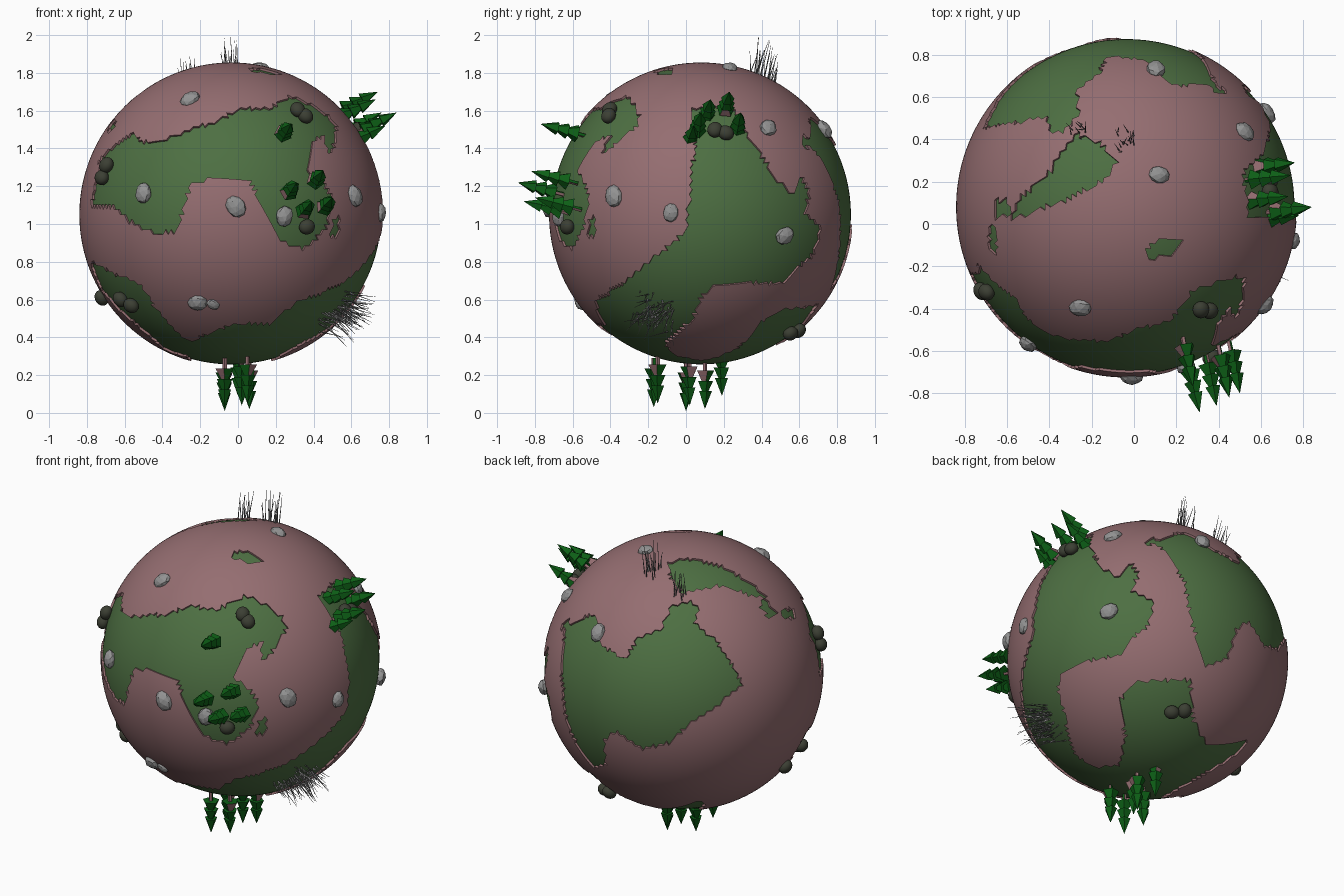
import bpy, bmesh, random
from math import sin, cos, radians, sqrt
from mathutils import Vector, Matrix

random.seed(4)
if "Cube" in bpy.data.objects:
    bpy.data.objects.remove(bpy.data.objects["Cube"])

CENTER = Vector((-0.035, 0.08, 1.05))
RADIUS = 0.805


def material(name, color):
    m = bpy.data.materials.new(name)
    m.use_nodes = True
    m.diffuse_color = (*color, 1)
    m.node_tree.nodes["Principled BSDF"].inputs["Base Color"].default_value = (*color, 1)
    return m


SOIL = material("dusty pink soil", (0.30, 0.155, 0.165))
MEADOW = material("meadow green", (0.075, 0.16, 0.055))
LEAF = material("pine green", (0.004, 0.115, 0.008))
STONE = material("grey stone", (0.29, 0.29, 0.29))
SHRUB = material("dark olive", (0.045, 0.05, 0.034))
STRAW = material("grey straw", (0.22, 0.22, 0.22))


def mesh_from(bm, name, *mats):
    mesh = bpy.data.meshes.new(name)
    bm.to_mesh(mesh)
    bm.free()
    for m in mats:
        mesh.materials.append(m)
    return mesh


def place(name, mesh, matrix=None, smooth=False):
    ob = bpy.data.objects.new(name, mesh)
    bpy.context.collection.objects.link(ob)
    ob.matrix_world = matrix or Matrix.Translation(CENTER)
    if smooth:
        for p in mesh.polygons:
            p.use_smooth = True
    return ob


# Flat charts of the globe: each has a right, up and outward axis
def chart(azimuth, elevation):
    a, e = radians(azimuth), radians(elevation)
    level = Vector((sin(a), -cos(a), 0))
    z = Vector((0, 0, 1))
    return (Vector((cos(a), sin(a), 0)), z * cos(e) - level * sin(e), level * cos(e) + z * sin(e))


CHARTS = {"front": chart(0, 0), "side": chart(90, 0), "top": chart(0, 90),
          "back": chart(215, 25), "under": chart(140, -30)}
MEADOWS = {name: [] for name in CHARTS}


def meadow(name, *outline):
    MEADOWS[name].append(outline)


def direction(name, u, v):
    right, up, out = CHARTS[name]
    u, v = u / 100, v / 100
    return (right * u + up * v + out * sqrt(max(0, 1 - u * u - v * v))).normalized()


def inside(u, v, outline):
    hit = False
    for (x1, y1), (x2, y2) in zip(outline, outline[1:] + outline[:1]):
        if (y1 > v) != (y2 > v) and u < (x2 - x1) * (v - y1) / (y2 - y1) + x1:
            hit = not hit
    return hit


def is_meadow(p):
    name = max(CHARTS, key=lambda n: CHARTS[n][2].dot(p))
    right, up, out = CHARTS[name]
    u, v = right.dot(p) * 100, up.dot(p) * 100
    return any(inside(u, v, o) for o in MEADOWS[name])


# Meadow outlines, in hundredths of the globe radius
meadow("front", (-93, 5), (-89, 23), (-84, 43), (-79, 57), (-68, 61), (-60, 48), (-44, 49),
       (-27, 57), (-11, 61), (6, 70), (20, 70), (35, 78), (52, 78), (63, 69), (71, 57),
       (53, 48), (50, 30), (62, 20), (68, 7), (62, -10), (48, -23), (32, -18), (24, 0),
       (12, 22), (-11, 24), (-27, 20), (-32, 3), (-35, -11), (-50, -13), (-67, -5), (-77, 5))
meadow("front", (68, -2), (75, -1), (72, -14), (65, -15))
meadow("front", (-92, -31), (-77, -39), (-60, -46), (-50, -62), (-37, -77), (-27, -84),
       (-17, -79), (2, -72), (25, -72), (45, -56), (75, -49), (92, -28), (105, -30),
       (90, -70), (40, -95), (0, -105), (-30, -100), (-50, -84), (-75, -62), (-95, -40))
meadow("side", (-7, 69), (7, 76), (22, 68), (29, 55), (42, 36), (49, 23), (62, 13), (65, 0),
       (75, -16), (70, -31), (44, -44), (9, -46), (-1, -56), (-7, -74), (-22, -89),
       (-25, -105), (-80, -85), (-73, -56), (-53, -46), (-24, -23), (-9, -10), (-7, 23), (-4, 46))
meadow("side", (65, 56), (68, 61), (82, 49), (110, 50), (110, -30), (93, -33), (89, -16),
       (93, 0), (91, 16), (85, 33), (68, 43))
meadow("side", (-40, 76), (-42, 59), (-53, 49), (-66, 39), (-78, 33), (-100, 33), (-90, 60), (-60, 78))
meadow("top", (-83, 46), (-90, 60), (-60, 95), (0, 110), (40, 93), (58, 69), (37, 75), (23, 87),
       (8, 90), (-16, 90), (-20, 75), (-23, 60), (-39, 46), (-54, 50))
meadow("top", (-30, 43), (-16, 38), (-5, 27), (-13, 16), (-36, 4), (-69, -8), (-64, 4), (-45, 21), (-38, 33))
meadow("top", (-81, 9), (-74, 12), (-67, -4), (-77, -7))
meadow("top", (-81, -8), (-76, -12), (-77, -28), (-81, -25))
meadow("top", (11, -25), (20, -19), (36, -19), (26, -28), (13, -31))
meadow("top", (67, 16), (77, 31), (90, 40), (105, 0), (80, -4), (74, 7))
meadow("top", (-89, -32), (-74, -48), (-63, -60), (-45, -72), (2, -75), (26, -66), (40, -48),
       (67, -40), (73, -43), (64, -66), (60, -100), (-60, -100), (-95, -50))
meadow("back", (-87, 33), (-77, 40), (-62, 40), (-59, 18), (-41, 8), (-33, 22), (-16, 29), (-8, 47),
       (6, 49), (12, 45), (9, 33), (23, 22), (33, 8), (43, -10), (26, -24), (5, -38), (-9, -52),
       (-30, -56), (-45, -45), (-52, -45), (-55, -67), (-66, -60), (-80, -35), (-91, 0))
meadow("back", (-11, 75), (5, 80), (23, 79), (44, 72), (51, 61), (61, 52), (48, 53), (30, 54), (5, 56))
meadow("back", (57, 46), (63, 50), (67, 40), (61, 36))
meadow("back", (70, 46), (75, 44), (72, 35))
meadow("back", (92, 36), (100, 40), (100, 10), (97, 12))
meadow("under", (-2, 89), (12, 92), (33, 86), (58, 72), (83, 50), (105, 30), (97, 11), (87, 15),
       (76, 33), (64, 22), (57, 1), (40, -4), (35, 15), (30, 36), (26, 57), (12, 79))
meadow("under", (-62, 75), (-38, 77), (-13, 72), (-6, 61), (-13, 50), (4, 43), (1, 26), (-13, 15),
       (-20, 4), (-48, -1), (-61, -6), (-64, -28), (-52, -67), (-38, -76), (-21, -74), (-16, -56),
       (-20, -28), (-9, -15), (30, -13), (33, -42), (42, -60), (72, -57), (62, -68), (37, -83),
       (16, -95), (0, -105), (-60, -90), (-100, -40), (-100, 10), (-90, 50))

# Green globe core
bm = bmesh.new()
bmesh.ops.create_icosphere(bm, subdivisions=6, radius=RADIUS - 0.012)
place("meadow_globe", mesh_from(bm, "meadow_globe", MEADOW), smooth=True)

# Raised soil crust with the meadows cut out and walls turned inward
bm = bmesh.new()
bmesh.ops.create_icosphere(bm, subdivisions=6, radius=RADIUS)
cut = [f for f in bm.faces if is_meadow(f.calc_center_median().normalized())]
bmesh.ops.delete(bm, geom=cut, context='FACES')
rim = bmesh.ops.extrude_edge_only(bm, edges=[e for e in bm.edges if e.is_boundary])
for v in rim["geom"]:
    if isinstance(v, bmesh.types.BMVert):
        v.co *= 0.975
crust = place("soil_crust", mesh_from(bm, "soil_crust", SOIL))
bpy.context.view_layer.objects.active = crust
crust.select_set(True)
bpy.ops.object.shade_smooth_by_angle(angle=radians(35))
crust.select_set(False)


def standing(point, axis, scale=(1, 1, 1)):
    turn = Vector(axis).to_track_quat('Z', 'Y').to_matrix().to_4x4()
    spin = Matrix.Rotation(random.uniform(0, 6), 4, 'Z')
    return Matrix.Translation(point) @ turn @ spin @ Matrix.Diagonal((*scale, 1))


# Pine tree: three stacked five-sided cones on a trunk, tip at the origin
bm = bmesh.new()
for tip, r in ((0, 0.037), (-0.055, 0.044), (-0.11, 0.05)):
    bmesh.ops.create_cone(bm, cap_ends=True, segments=5, radius1=r, radius2=0, depth=0.095,
                          matrix=Matrix.Translation((0, 0, tip - 0.0475)))
leaves = len(bm.faces)
bmesh.ops.create_cone(bm, cap_ends=True, segments=5, radius1=0.012, radius2=0.012, depth=0.08,
                      matrix=Matrix.Translation((0, 0, -0.22)))
for i, f in enumerate(bm.faces):
    f.material_index = int(i >= leaves)
pine = mesh_from(bm, "pine", LEAF, SOIL)

GROVES = {
    "front_pine": ((0.2, -0.95, 0.25), [(0.31, -0.89, 1.22), (0.45, -0.82, 1.28), (0.39, -0.86, 1.12),
                                        (0.5, -0.8, 1.14), (0.28, -0.77, 1.53)]),
    "side_pine": ((0.88, 0.1, 0.45), [(0.74, 0.23, 1.7), (0.76, 0.29, 1.59), (0.73, 0.13, 1.66),
                                      (0.84, 0.08, 1.59), (0.78, 0.04, 1.52)]),
    "bottom_pine": ((0, 0, -1), [(-0.07, -0.17, 0.03), (0.05, -0.15, 0.05), (-0.07, 0, 0.01),
                                 (0.02, 0.02, 0.04), (0.06, 0.1, 0.02), (0, 0.19, 0.09)])}
for name, (axis, tips) in GROVES.items():
    for tip in tips:
        place(name, pine, standing(tip, axis))

# Faceted rocks, sunk into the ground
bm = bmesh.new()
bmesh.ops.create_icosphere(bm, subdivisions=2, radius=0.055)
for v in bm.verts:
    v.co *= random.uniform(0.92, 1.06)
rock = mesh_from(bm, "rock", STONE)
ROCKS = [("front", -27, 76, 1), ("front", -58, 14, 1), ("front", 3, 5, 1.1), ("front", 35, -1, 1),
         ("front", 81, 12, 1.1), ("front", -22, -58, 1), ("front", -12, -59, 0.65), ("side", 44, 57, 1),
         ("side", 55, -14, 1), ("side", -20, 1, 0.9), ("top", 17, 81, 1), ("top", 19, 19, 0.9)]
for name, u, v, s in ROCKS:
    d = direction(name, u, v)
    place("rock", rock, standing(CENTER + d * RADIUS, d, (s, s * 0.85, s * 0.6)))

# Round shrubs
bm = bmesh.new()
bmesh.ops.create_icosphere(bm, subdivisions=3, radius=0.04)
shrub = mesh_from(bm, "shrub", SHRUB)
SHRUBS = [("front", 43, 68), ("front", 48, 64), ("front", -81, 32), ("front", -84, 24), ("front", 49, -8),
          ("front", -84, -54), ("front", -72, -55), ("front", -65, -59), ("side", 9, 55), ("side", 16, 53),
          ("under", 17, -36), ("under", 26, -35)]
for name, u, v in SHRUBS:
    d = direction(name, u, v)
    place("shrub", shrub, standing(CENTER + d * (RADIUS + 0.012), d, (1.1, 1, 0.9)), smooth=True)


# Clumps of dry grass made of thin three-sided blades
def grass(name, root, axis, count, spread, length, lean):
    bm = bmesh.new()
    jitter = lambda s: Vector([random.uniform(-s, s) for _ in range(3)])
    for _ in range(count):
        foot = (root + jitter(spread)).normalized() * (RADIUS - 0.02)
        size = length * random.uniform(0.55, 1)
        grow = (Vector(axis).normalized() + jitter(lean)).normalized()
        bmesh.ops.create_cone(bm, segments=3, radius1=0.004, radius2=0.001, depth=size,
                              matrix=standing(foot + grow * size / 2, grow))
    place(name, mesh_from(bm, name, STRAW))


grass("side_grass", direction("side", -31, -65), (0.8, -0.25, -0.35), 75, 0.13, 0.18, 0.35)
grass("top_grass", direction("top", 0, 39), (0, 0.15, 1), 16, 0.06, 0.215, 0.2)
grass("small_grass", direction("top", -29, 44), (-0.1, 0.2, 1), 12, 0.05, 0.2, 0.25)
